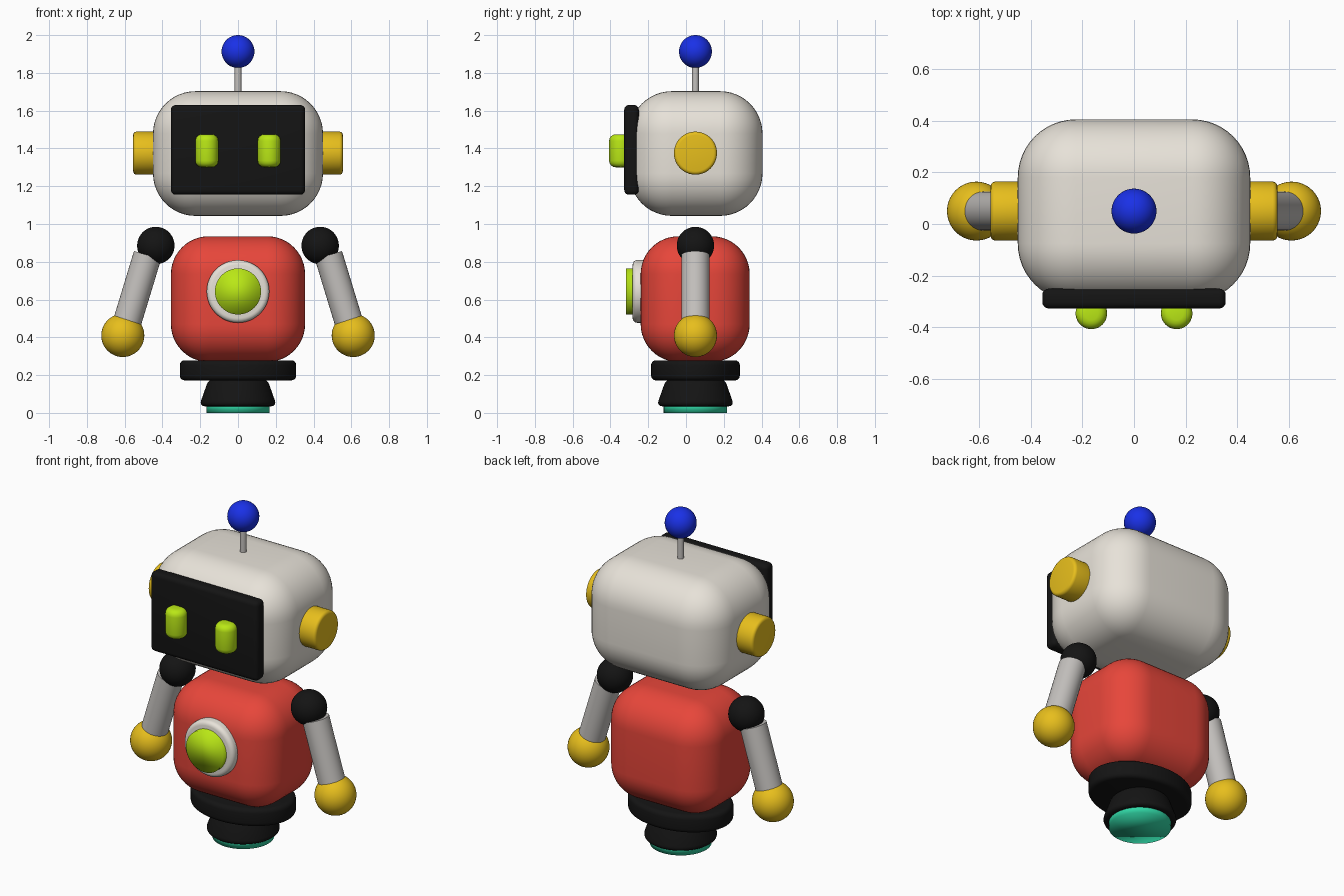
import bpy, math
from mathutils import Vector

if "Cube" in bpy.data.objects:
    bpy.data.objects.remove(bpy.data.objects["Cube"])

YC = 0.05  # depth centre shared by most parts


def material(name, rgb):
    m = bpy.data.materials.new(name)
    m.diffuse_color = (*rgb, 1)
    m.use_nodes = True
    m.node_tree.nodes["Principled BSDF"].inputs["Base Color"].default_value = m.diffuse_color
    return m


CREAM = material("cream", (0.8, 0.76, 0.69))
RED = material("red", (0.85, 0.065, 0.045))
BLACK = material("black", (0.007, 0.007, 0.007))
YELLOW = material("yellow", (0.82, 0.53, 0.012))
BLUE = material("blue", (0.01, 0.03, 0.8))
LIME = material("lime", (0.5, 0.82, 0.008))
GREY = material("grey", (0.55, 0.53, 0.51))
TEAL = material("teal", (0.03, 0.68, 0.38))


def finish(name, mat, bevel=0, segments=4, angle=35):
    ob = bpy.context.object
    ob.name = name
    ob.data.materials.append(mat)
    bpy.ops.object.transform_apply(location=False, rotation=False, scale=True)
    if bevel:
        mod = ob.modifiers.new("bevel", 'BEVEL')
        mod.width, mod.segments = bevel, segments
        mod.limit_method, mod.angle_limit = 'ANGLE', math.radians(40)
        bpy.ops.object.modifier_apply(modifier=mod.name)
    bpy.ops.object.shade_smooth_by_angle(angle=math.radians(angle))
    return ob


def box(name, lo, hi, mat, bevel, segments):
    lo, hi = Vector(lo), Vector(hi)
    bpy.ops.mesh.primitive_cube_add(size=1, location=(lo + hi) / 2)
    bpy.context.object.scale = hi - lo
    return finish(name, mat, bevel, segments)


def rod(name, a, b, r, mat, bevel=0, r2=None, squash=1, angle=35):
    """Round bar or cone from point a to point b."""
    a, b = Vector(a), Vector(b)
    bpy.ops.mesh.primitive_cone_add(vertices=48, radius1=r, radius2=r if r2 is None else r2,
                                    depth=(b - a).length, location=(a + b) / 2)
    ob = bpy.context.object
    ob.rotation_euler = (b - a).to_track_quat('Z', 'Y').to_euler()
    ob.scale.y = squash
    return finish(name, mat, bevel, angle=angle)


def ball(name, loc, r, mat):
    bpy.ops.mesh.primitive_uv_sphere_add(segments=40, ring_count=24, radius=r, location=loc)
    return finish(name, mat)


# Head, face screen and antenna
box("head", (-0.45, -0.3, 1.043), (0.45, 0.405, 1.703), CREAM, 0.225, 12)
box("face_screen", (-0.355, -0.327, 1.155), (0.355, -0.25, 1.63), BLACK, 0.025, 4)
rod("antenna", (0, YC, 1.66), (0, YC, 1.86), 0.018, GREY)
ball("antenna_ball", (0, YC, 1.913), 0.087, BLUE)

# Torso and chest light (the light is smooth over its rim)
box("torso", (-0.355, -0.24, 0.27), (0.355, 0.337, 0.935), RED, 0.2, 12)
rod("chest_ring", (0, -0.18, 0.643), (0, -0.283, 0.643), 0.166, CREAM, 0.025)
rod("chest_light", (0, -0.2, 0.643), (0, -0.317, 0.643), 0.122, LIME, angle=180)

# Oval belt, flared foot and glowing disc
rod("belt", (0, YC, 0.172), (0, YC, 0.278), 0.308, BLACK, 0.025, squash=0.763)
rod("foot", (0, YC, 0.035), (0, YC, 0.18), 0.206, BLACK, 0.03, r2=0.155)
rod("foot_disc", (0, YC, 0), (0, YC, 0.06), 0.168, TEAL, angle=180)

# Mirrored parts
for s, side in ((-1, "right"), (1, "left")):
    rod(side + "_eye", (s * 0.165, -0.346, 1.3), (s * 0.165, -0.346, 1.475), 0.061, LIME, 0.035)
    rod(side + "_ear", (s * 0.4, YC, 1.375), (s * 0.555, YC, 1.375), 0.114, YELLOW, 0.018)
    ball(side + "_shoulder", (s * 0.435, YC, 0.886), 0.099, BLACK)
    rod(side + "_arm", (s * 0.479, YC, 0.835), (s * 0.596, YC, 0.45), 0.075, GREY)
    ball(side + "_hand", (s * 0.61, YC, 0.41), 0.114, YELLOW)
